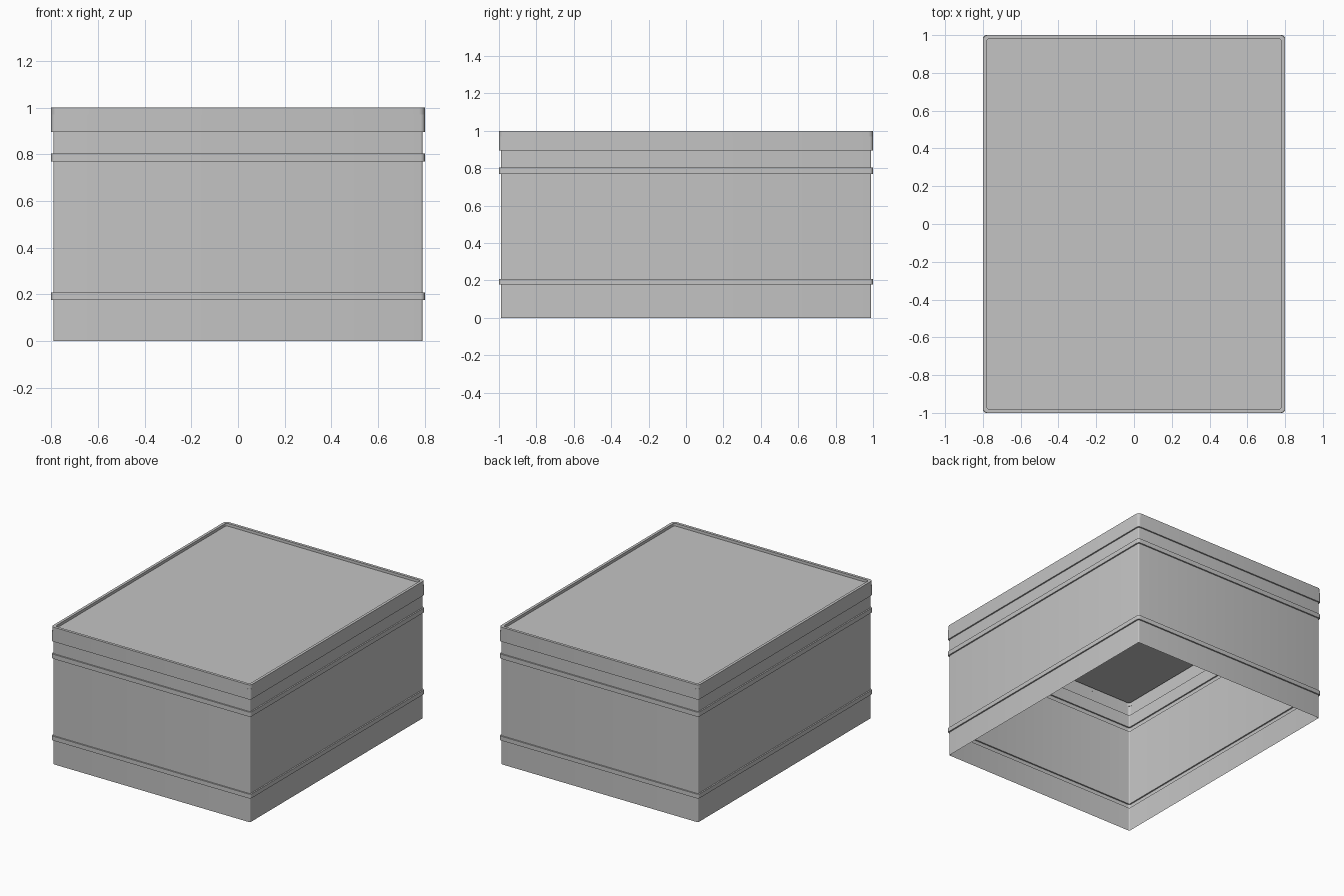
import bpy
import bmesh
from math import cos, sin, pi

cube = bpy.data.objects.get("Cube")
if cube:
    bpy.data.objects.remove(cube, do_unlink=True)

grey = bpy.data.materials.new("light grey")
grey.use_nodes = True
GREY = (0.55, 0.55, 0.55, 1)
grey.diffuse_color = GREY
grey.node_tree.nodes["Principled BSDF"].inputs["Base Color"].default_value = GREY

HALF_X, HALF_Y = 0.8, 1.0
STEPS = 4  # segments per rounded corner


def ring(bm, z, inset, radius):
    """Rounded rectangle of vertices at height z."""
    cx, cy = HALF_X - inset - radius, HALF_Y - inset - radius
    verts = []
    for q, (sx, sy) in enumerate([(1, 1), (-1, 1), (-1, -1), (1, -1)]):
        for i in range(STEPS + 1):
            a = (q + i / STEPS) * pi / 2
            verts.append(bm.verts.new((sx * cx + radius * cos(a),
                                       sy * cy + radius * sin(a), z)))
    return verts


def shell(name, rows, cap=False):
    """Thin sheet through a stack of rings, with an optional flat top."""
    bm = bmesh.new()
    rings = [ring(bm, *row) for row in rows]
    for low, high in zip(rings, rings[1:]):
        for i in range(len(low)):
            j = (i + 1) % len(low)
            bm.faces.new((low[i], low[j], high[j], high[i]))
    if cap:
        bm.faces.new(rings[-1])
    mesh = bpy.data.meshes.new(name)
    bm.to_mesh(mesh)
    bm.free()
    mesh.materials.append(grey)
    obj = bpy.data.objects.new(name, mesh)
    bpy.context.collection.objects.link(obj)
    bpy.ops.object.select_all(action="DESELECT")
    obj.select_set(True)
    bpy.context.view_layer.objects.active = obj
    bpy.ops.object.shade_smooth_by_angle()
    return obj


BODY = (0.01, 0.008)   # inset and corner radius of the walls
BAND = (0.0, 0.018)    # same for the raised bands and lid

# Open-bottomed walls with two pressed-out bands
rows = [(0, *BODY)]
for low, high in [(0.177, 0.208), (0.77, 0.803)]:
    rows += [(low, *BODY), (low, *BAND), (high, *BAND), (high, *BODY)]
rows.append((0.895, *BODY))
shell("box_walls", rows)

# Lid skirt, raised rim and recessed top panel
shell("lid", [
    (0.895, *BODY), (0.895, *BAND),
    (0.97, *BAND), (0.97, 0.0, 0.025), (1.0, 0.0, 0.025),
    (1.0, 0.02, 0.015), (0.98, 0.02, 0.015),
], cap=True)
